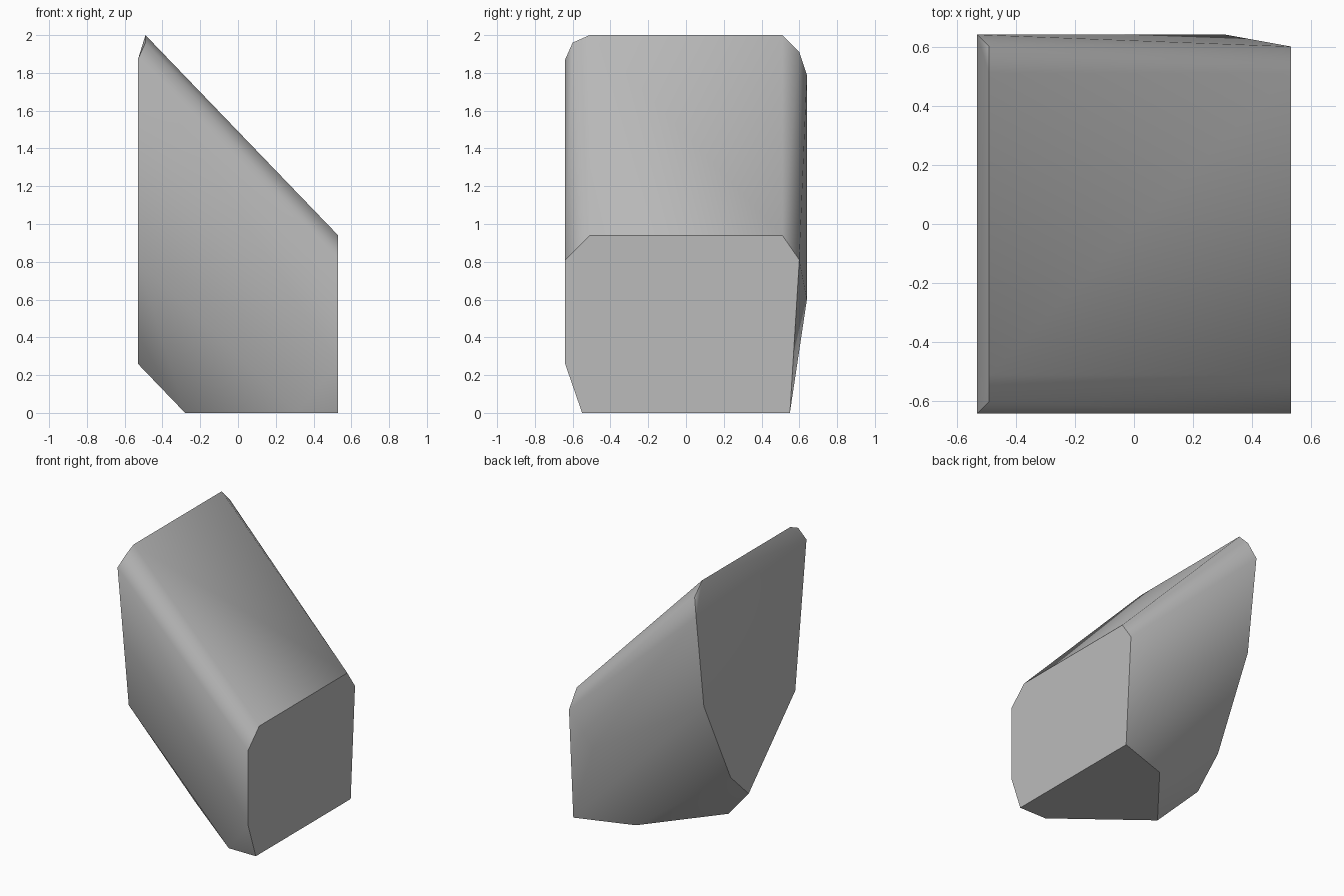
import bpy
import bmesh
import math

default_cube = bpy.data.objects.get("Cube")
if default_cube:
    bpy.data.objects.remove(default_cube, do_unlink=True)


def flat_material(name, colour):
    material = bpy.data.materials.new(name)
    material.use_nodes = True
    material.diffuse_color = colour
    shader = next(n for n in material.node_tree.nodes if n.type == "BSDF_PRINCIPLED")
    shader.inputs["Base Color"].default_value = colour
    shader.inputs["Roughness"].default_value = 0.9
    return material


def hull_object(name, points, material, smooth_angle):
    """Wrap corner points in a convex solid and merge its coplanar facets."""
    bm = bmesh.new()
    for point in points:
        bm.verts.new(point)
    bmesh.ops.convex_hull(bm, input=bm.verts)
    bmesh.ops.dissolve_limit(bm, angle_limit=math.radians(0.5),
                             verts=bm.verts, edges=bm.edges)
    bmesh.ops.recalc_face_normals(bm, faces=bm.faces)
    mesh = bpy.data.meshes.new(name)
    bm.to_mesh(mesh)
    bm.free()
    mesh.materials.append(material)
    rock = bpy.data.objects.new(name, mesh)
    bpy.context.collection.objects.link(rock)
    bpy.ops.object.select_all(action="DESELECT")
    rock.select_set(True)
    bpy.context.view_layer.objects.active = rock
    bpy.ops.object.shade_smooth_by_angle(angle=math.radians(smooth_angle))
    return rock


# Half width of the block along x, and the x of its chipped top ridge
side, ridge = 0.53, -0.49

# Short upright end, as (y, z) corners
short_end = [(-0.64, 0.81), (-0.51, 0.94), (0.51, 0.94), (0.6, 0.81),
             (0.55, 0), (-0.55, 0), (-0.64, 0.26)]

# Tall upright end, tapering to a point low down
tall_end = [(-0.64, 1.87), (-0.51, 0.81), (0.03, 0.26), (0.24, 0.46),
            (0.55, 1.1), (0.64, 1.79)]

# Ridge where the sloping top begins
top_ridge = [(-0.6, 1.96), (-0.51, 2), (0.51, 2), (0.6, 1.91)]

# Remaining corners of the base and the bulge on the back
base_corners = [(0.31, -0.55, 0), (-0.28, -0.09, 0), (0.12, 0.41, 0)]
back_bulge = [(0.31, 0.64, 0.6)]

corners = [(x, y, z)
           for x, outline in ((side, short_end), (-side, tall_end), (ridge, top_ridge))
           for y, z in outline]

stone_grey = flat_material("stone grey", (0.5, 0.5, 0.5, 1))
hull_object("rock", corners + base_corners + back_bulge, stone_grey, 40)
